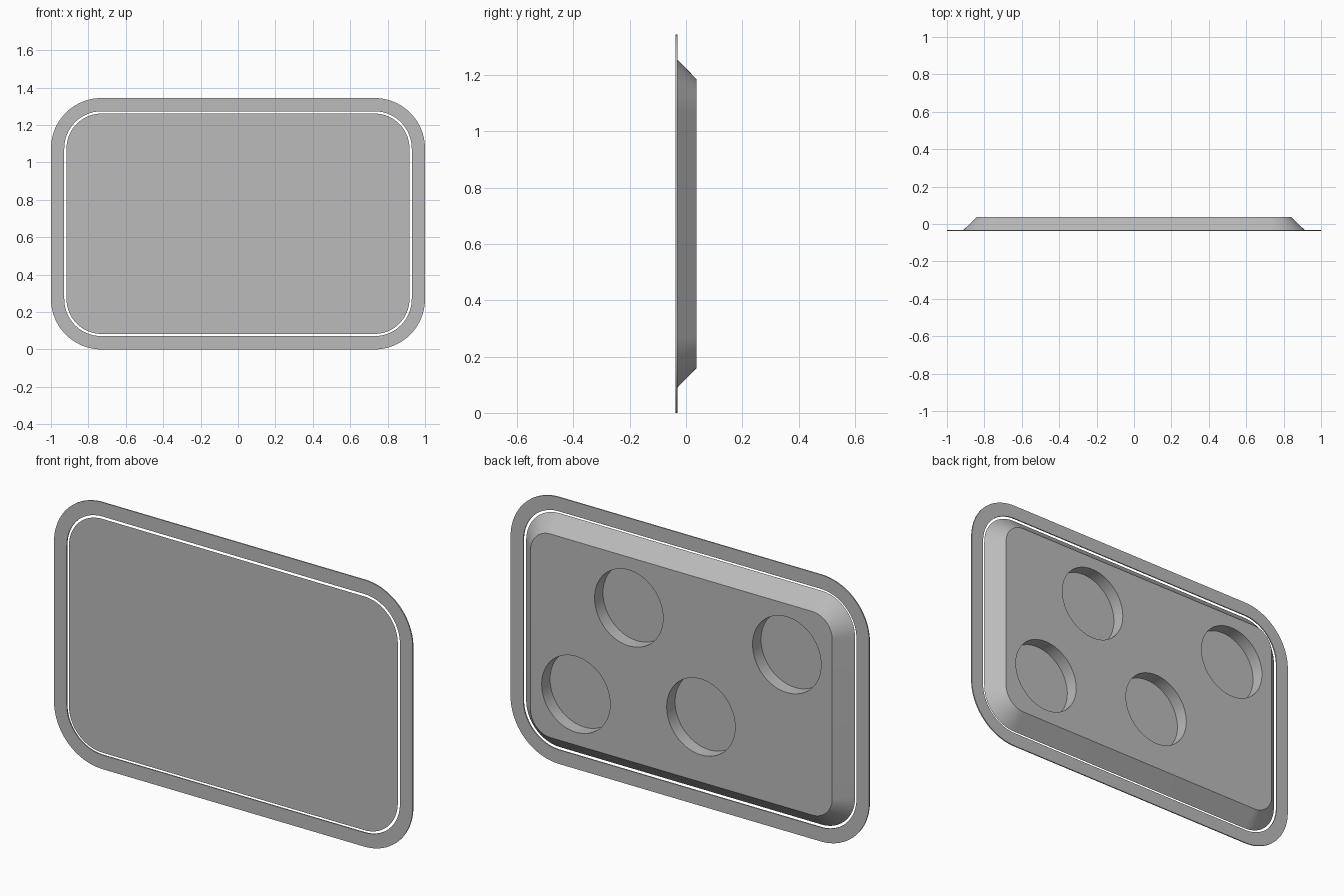
import bpy, bmesh, math

cube = bpy.data.objects.get("Cube")
if cube:
    bpy.data.objects.remove(cube, do_unlink=True)

HALF_X, HALF_Z, RADIUS = 1.0, 0.672, 0.27
FRONT, BACK = -0.037, 0.037

grey = bpy.data.materials.new("neutral grey")
grey.use_nodes = True
colour = (0.5, 0.5, 0.5, 1)
grey.diffuse_color = colour
grey.node_tree.nodes["Principled BSDF"].inputs["Base Color"].default_value = colour


def outline(bm, inset, y, steps=20):
    """Rounded rectangle of vertices, inset concentrically from the outer edge."""
    r = RADIUS - inset
    cx, cz = HALF_X - RADIUS, HALF_Z - RADIUS
    verts = []
    for corner, (sx, sz) in enumerate([(1, 1), (-1, 1), (-1, -1), (1, -1)]):
        for i in range(steps + 1):
            a = math.pi / 2 * (corner + i / steps)
            verts.append(bm.verts.new((sx * cx + r * math.cos(a), y,
                                       HALF_Z + sz * cz + r * math.sin(a))))
    return verts


def bridge(bm, a, b):
    n = len(a)
    for i in range(n):
        j = (i + 1) % n
        bm.faces.new((a[i], a[j], b[j], b[i]))


def finish(bm, name):
    bmesh.ops.recalc_face_normals(bm, faces=bm.faces)
    mesh = bpy.data.meshes.new(name)
    bm.to_mesh(mesh)
    bm.free()
    mesh.materials.append(grey)
    ob = bpy.data.objects.new(name, mesh)
    bpy.context.collection.objects.link(ob)
    return ob


def smooth(ob):
    bpy.ops.object.select_all(action="DESELECT")
    ob.select_set(True)
    bpy.context.view_layer.objects.active = ob
    bpy.ops.object.shade_smooth_by_angle(angle=math.radians(30))


# Thin flat rim, separated from the panel by a narrow open gap
bm = bmesh.new()
rim_back = FRONT + 0.006
loops = [outline(bm, inset, y) for inset, y in
         [(0, FRONT), (0, rim_back), (0.071, rim_back), (0.071, FRONT)]]
for k in range(4):
    bridge(bm, loops[k], loops[(k + 1) % 4])
smooth(finish(bm, "rim"))

# Panel with sloping sides, narrower at the back
bm = bmesh.new()
front_loop = outline(bm, 0.083, FRONT)
back_loop = outline(bm, 0.159, BACK)
bridge(bm, front_loop, back_loop)
bm.faces.new(front_loop)
bm.faces.new(back_loop)
panel = finish(bm, "panel")

# Four round recesses cut into the back, leaving a thin front sheet
floor, top = FRONT + 0.007, BACK + 0.05
bm = bmesh.new()
for x, z in [(0.293, 0.929), (-0.588, 0.929), (0.588, 0.415), (-0.109, 0.487)]:
    rings = []
    for y in (floor, top):
        rings.append([bm.verts.new((x + 0.191 * math.cos(math.tau * i / 64), y,
                                    z + 0.191 * math.sin(math.tau * i / 64)))
                      for i in range(64)])
        bm.faces.new(rings[-1])
    bridge(bm, *rings)
cutter = finish(bm, "recess_cutter")
cutter.hide_render = True

cut = panel.modifiers.new("recesses", "BOOLEAN")
cut.operation = "DIFFERENCE"
cut.solver = "EXACT"
cut.object = cutter
bpy.context.view_layer.objects.active = panel
bpy.ops.object.modifier_apply(modifier=cut.name)
bpy.data.objects.remove(cutter, do_unlink=True)
smooth(panel)
